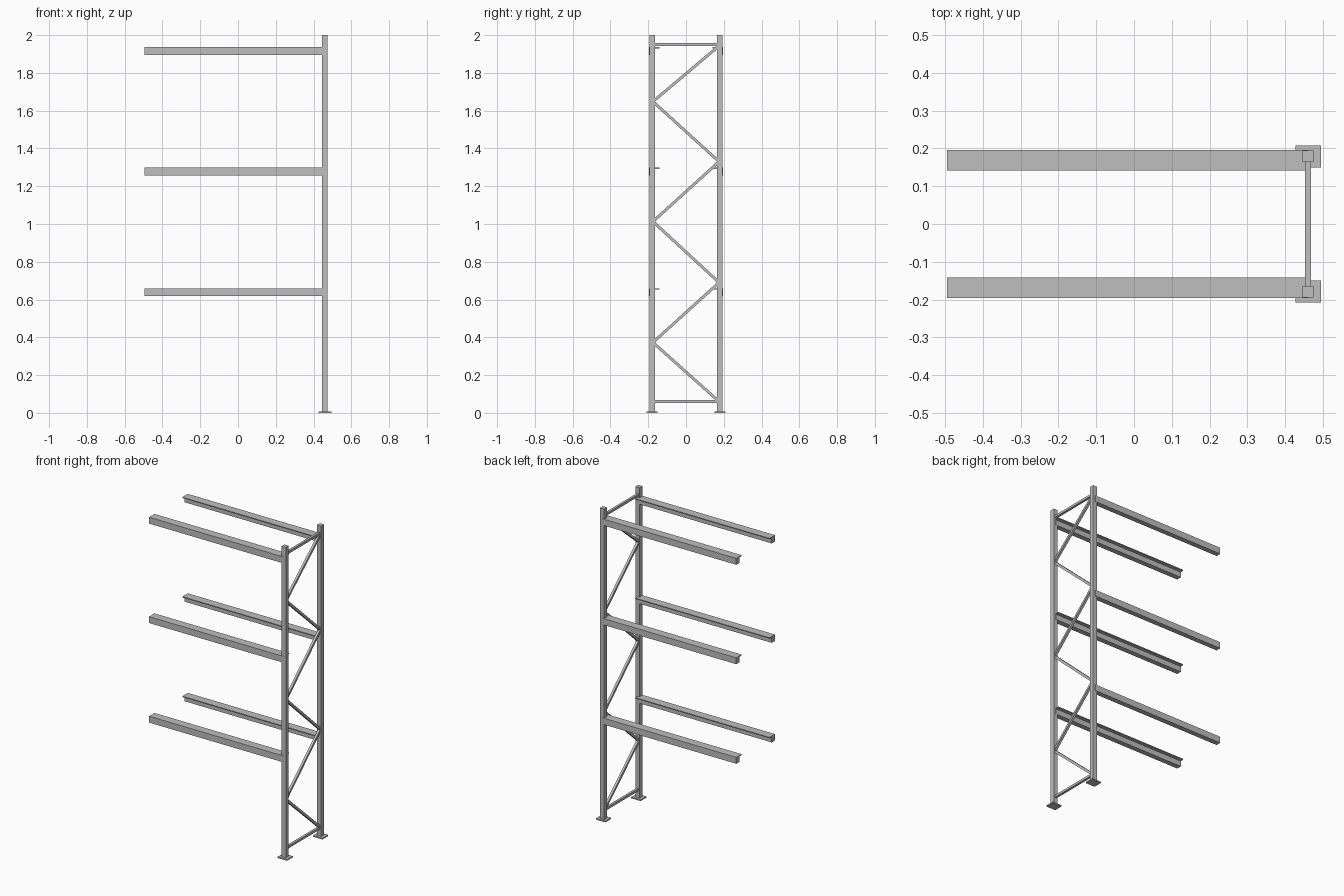
import bpy
import math
from mathutils import Vector

old = bpy.data.objects.get("Cube")
if old:
    bpy.data.objects.remove(old, do_unlink=True)

GREY = (0.52, 0.52, 0.52, 1.0)
steel = bpy.data.materials.new("grey steel")
steel.use_nodes = True
steel.diffuse_color = GREY
steel.node_tree.nodes["Principled BSDF"].inputs["Base Color"].default_value = GREY

POST_X = 0.46
POST_Y = 0.179
BEAM_START = -0.494


def make_object(name, verts, faces):
    mesh = bpy.data.meshes.new(name)
    mesh.from_pydata(verts, [], faces)
    mesh.materials.append(steel)
    obj = bpy.data.objects.new(name, mesh)
    bpy.context.collection.objects.link(obj)
    return obj


def extrude_x(name, profile, x0, x1):
    """Solid bar along x from a closed counter-clockwise (y, z) profile."""
    if sum(a[0] * b[1] - b[0] * a[1] for a, b in zip(profile, profile[1:] + profile[:1])) < 0:
        profile = profile[::-1]
    n = len(profile)
    verts = [(x, y, z) for x in (x0, x1) for y, z in profile]
    faces = [tuple(reversed(range(n))), tuple(range(n, 2 * n))]
    faces += [(i, (i + 1) % n, n + (i + 1) % n, n + i) for i in range(n)]
    return make_object(name, verts, faces)


def box(name, x0, x1, y0, y1, z0, z1):
    return extrude_x(name, [(y0, z0), (y1, z0), (y1, z1), (y0, z1)], x0, x1)


def brace(name, start, end, size=0.015):
    """Square bar in the frame plane between two (y, z) points."""
    a, b = Vector(start), Vector(end)
    d = (b - a).normalized()
    side = Vector((-d.y, d.x)) * size / 2
    corners = [tuple(p) for p in (a - side, b - side, b + side, a + side)]
    return extrude_x(name, corners, POST_X - size / 2, POST_X + size / 2)


for label, s in (("front", -1), ("back", 1)):
    # Upright and its foot plate
    y = s * POST_Y
    box(label + "_post", POST_X - 0.015, POST_X + 0.015, y - 0.015, y + 0.015, 0, 2)
    box(label + "_foot_plate", POST_X - 0.033, POST_X + 0.034, y - 0.029, y + 0.029, 0, 0.008)

    # Shelf beams: box section with a thin ledge along the inner top edge
    for level, top in (("lower", 0.659), ("middle", 1.298), ("upper", 1.936)):
        outer, web, ledge = s * 0.196, s * 0.163, s * 0.141
        bottom, under = top - 0.041, top - 0.006
        section = [(outer, bottom), (web, bottom), (web, under),
                   (ledge, under), (ledge, top), (outer, top)]
        extrude_x(f"{label}_{level}_beam", section, BEAM_START, POST_X)

# Horizontal ties of the end frame
for label, z in (("bottom", 0.06), ("top", 1.95)):
    brace(label + "_tie", (-POST_Y, z), (POST_Y, z))

# Zigzag diagonals of the end frame
heights = [0.06, 0.373, 0.69, 1.013, 1.33, 1.648, 1.943]
for i, (z0, z1) in enumerate(zip(heights, heights[1:])):
    s = 1 if i % 2 == 0 else -1
    brace(f"diagonal_brace_{i + 1}", (s * 0.175, z0), (-s * 0.175, z1))
